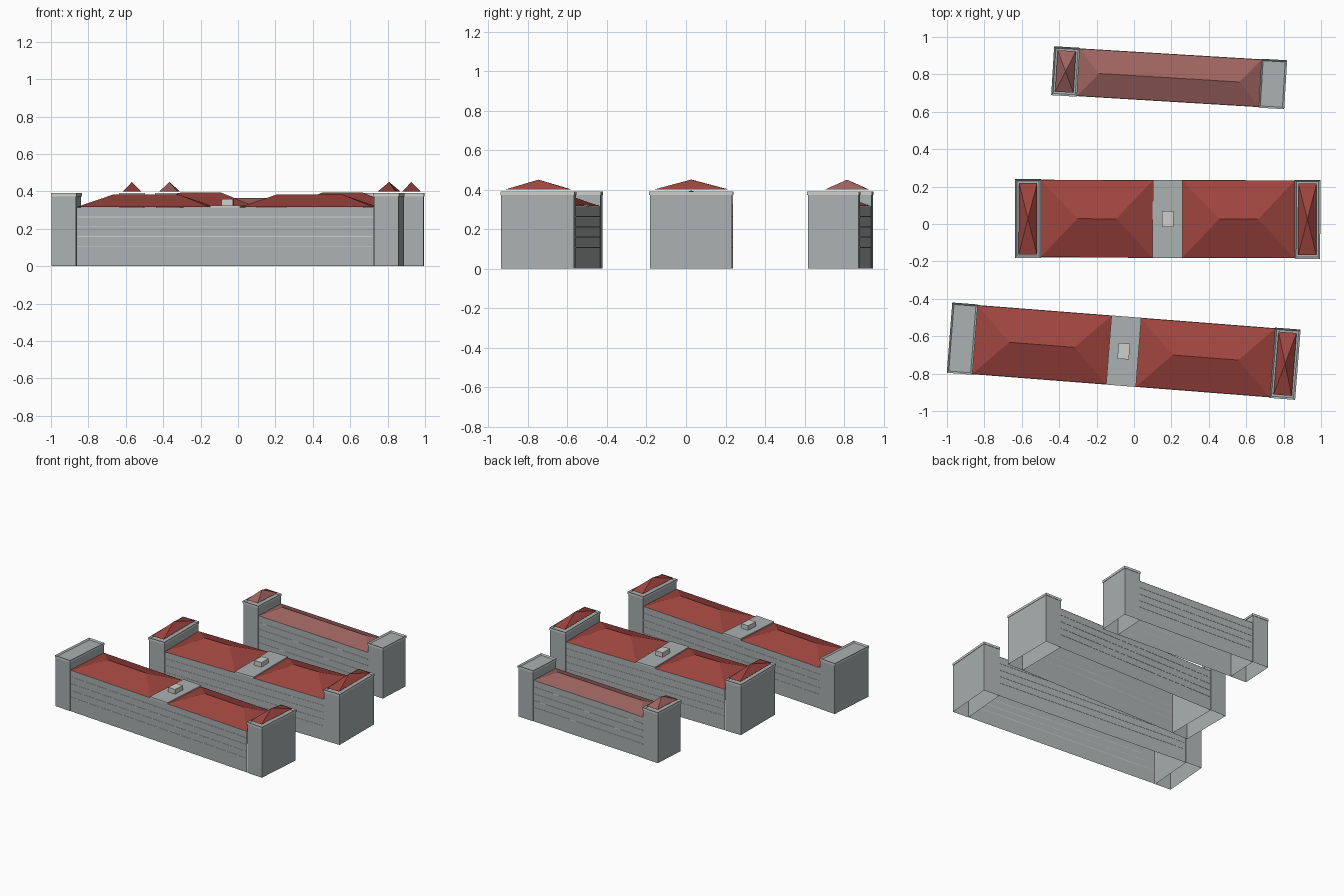
import bpy, bmesh, math
from mathutils import Matrix, Vector

cube = bpy.data.objects.get("Cube")
if cube:
    bpy.data.objects.remove(cube, do_unlink=True)


def material(name, rgb):
    m = bpy.data.materials.new(name)
    m.use_nodes = True
    m.diffuse_color = (*rgb, 1)
    m.node_tree.nodes["Principled BSDF"].inputs["Base Color"].default_value = (*rgb, 1)
    return m


WALL = material("wall grey", (0.41, 0.44, 0.44))
TRIM = material("light trim", (0.62, 0.63, 0.61))
RED = material("roof red", (0.35, 0.06, 0.05))
DUSTY = material("faded roof red", (0.34, 0.125, 0.115))

EAVES, RIM_BASE, RIM_TOP = 0.315, 0.373, 0.39


def finish(bm, name, mats, frame):
    bmesh.ops.recalc_face_normals(bm, faces=bm.faces)
    mesh = bpy.data.meshes.new(name)
    bm.to_mesh(mesh)
    bm.free()
    for m in mats:
        mesh.materials.append(m)
    obj = bpy.data.objects.new(name, mesh)
    obj.matrix_world = frame
    bpy.context.collection.objects.link(obj)
    return obj


def box_mesh(x0, x1, depth, z0, z1):
    bm = bmesh.new()
    size = Matrix.Diagonal((x1 - x0, depth, z1 - z0, 1))
    place = Matrix.Translation(((x0 + x1) / 2, 0, (z0 + z1) / 2))
    bmesh.ops.create_cube(bm, size=1, matrix=place @ size)
    bm.normal_update()
    return bm


def drop_faces(bm, rule):
    bmesh.ops.delete(bm, geom=[f for f in bm.faces if rule(f.normal)], context='FACES_ONLY')


def hip_roof(name, x0, x1, depth, z0, z1, inset, mat, frame):
    """Hipped roof; the ridge shrinks to a point when inset is half the length."""
    bm = bmesh.new()
    h = depth / 2
    base = [bm.verts.new(p) for p in
            ((x0, -h, z0), (x1, -h, z0), (x1, h, z0), (x0, h, z0))]
    a = bm.verts.new((x0 + inset, 0, z1))
    b = bm.verts.new((x1 - inset, 0, z1))
    for loop in ((base[0], base[1], b, a), (base[2], base[3], a, b),
                 (base[1], base[2], b), (base[3], base[0], a), base[::-1]):
        bm.faces.new(loop)
    bmesh.ops.remove_doubles(bm, verts=bm.verts, dist=0.0005)
    finish(bm, name, [mat], frame)


def tower(name, x0, x1, depth, roofed, roof_mat, frame):
    lip = 0.003
    # Shaft, open underneath
    bm = box_mesh(x0 + lip, x1 - lip, depth - 2 * lip, 0, RIM_BASE + 0.002)
    drop_faces(bm, lambda n: n.z < -0.5)
    finish(bm, name + "_shaft", [WALL], frame)
    # Parapet with a sunken top
    bm = box_mesh(x0, x1, depth, RIM_BASE, RIM_TOP)
    top = [f for f in bm.faces if f.normal.z > 0.5]
    ring = bmesh.ops.inset_region(bm, faces=top, thickness=0.014)["faces"]
    for f in ring + top:
        f.material_index = 1
    bmesh.ops.translate(bm, verts=top[0].verts, vec=Vector((0, 0, -0.01)))
    finish(bm, name + "_parapet", [TRIM, WALL], frame)
    if roofed:
        e = 0.02
        hip_roof(name + "_roof", x0 + e, x1 - e, depth - 2 * e, 0.399, 0.45,
                 (x1 - x0) / 2 - e, roof_mat, frame)


def building(name, centre, angle, length, depth, tower_w, roofed, link, ridge, inset, mat):
    frame = Matrix.Translation((*centre, 0)) @ Matrix.Rotation(math.radians(angle), 4, 'Z')
    half = length / 2
    inner = half - tower_w
    body_depth = depth - 0.01
    # Main block, open underneath and at the towers
    bm = box_mesh(-inner, inner, body_depth, 0, EAVES)
    drop_faces(bm, lambda n: n.z < -0.5 or abs(n.x) > 0.5)
    finish(bm, name + "_walls", [WALL], frame)
    # String courses on both long sides
    for i in range(4):
        z = 0.105 + 0.052 * i
        for side in (-1, 1):
            bm = box_mesh(-inner, inner, 0.002, z, z + 0.004)
            bmesh.ops.translate(bm, verts=bm.verts,
                                vec=Vector((0, side * (body_depth / 2 + 0.001), 0)))
            finish(bm, f"{name}_string_course", [TRIM], frame)
    # Towers at the two ends
    tower(name + "_right_tower", -half, -inner, depth, roofed[0], mat, frame)
    tower(name + "_left_tower", inner, half, depth, roofed[1], mat, frame)
    # Main roofs, split by a flat link where there is one
    if not link:
        hip_roof(name + "_roof", -inner, inner, body_depth, EAVES + 0.001, ridge, inset, mat, frame)
        return
    g = link / 2
    for x0, x1 in ((-inner, -g), (g, inner)):
        hip_roof(name + "_roof", x0, x1, body_depth, EAVES + 0.001, ridge, inset, mat, frame)
    bm = box_mesh(-g, g, body_depth + 0.004, EAVES - 0.002, EAVES + 0.01)
    for f in bm.faces:
        f.material_index = int(f.normal.z > 0.5)
    finish(bm, name + "_flat_link", [TRIM, WALL], frame)
    finish(box_mesh(-0.031, 0.031, 0.085, EAVES + 0.01, 0.36), name + "_roof_hut", [TRIM], frame)


building("front_block", (-0.055, -0.68), -4.45, 1.868, 0.377, 0.137,
         (False, True), 0.16, 0.383, 0.183, RED)
building("middle_block", (0.18, 0.027), -0.15, 1.632, 0.422, 0.138,
         (True, True), 0.16, 0.395, 0.195, RED)
building("back_block", (0.188, 0.782), -3.45, 1.248, 0.262, 0.138,
         (True, False), 0, 0.365, 0.11, DUSTY)
